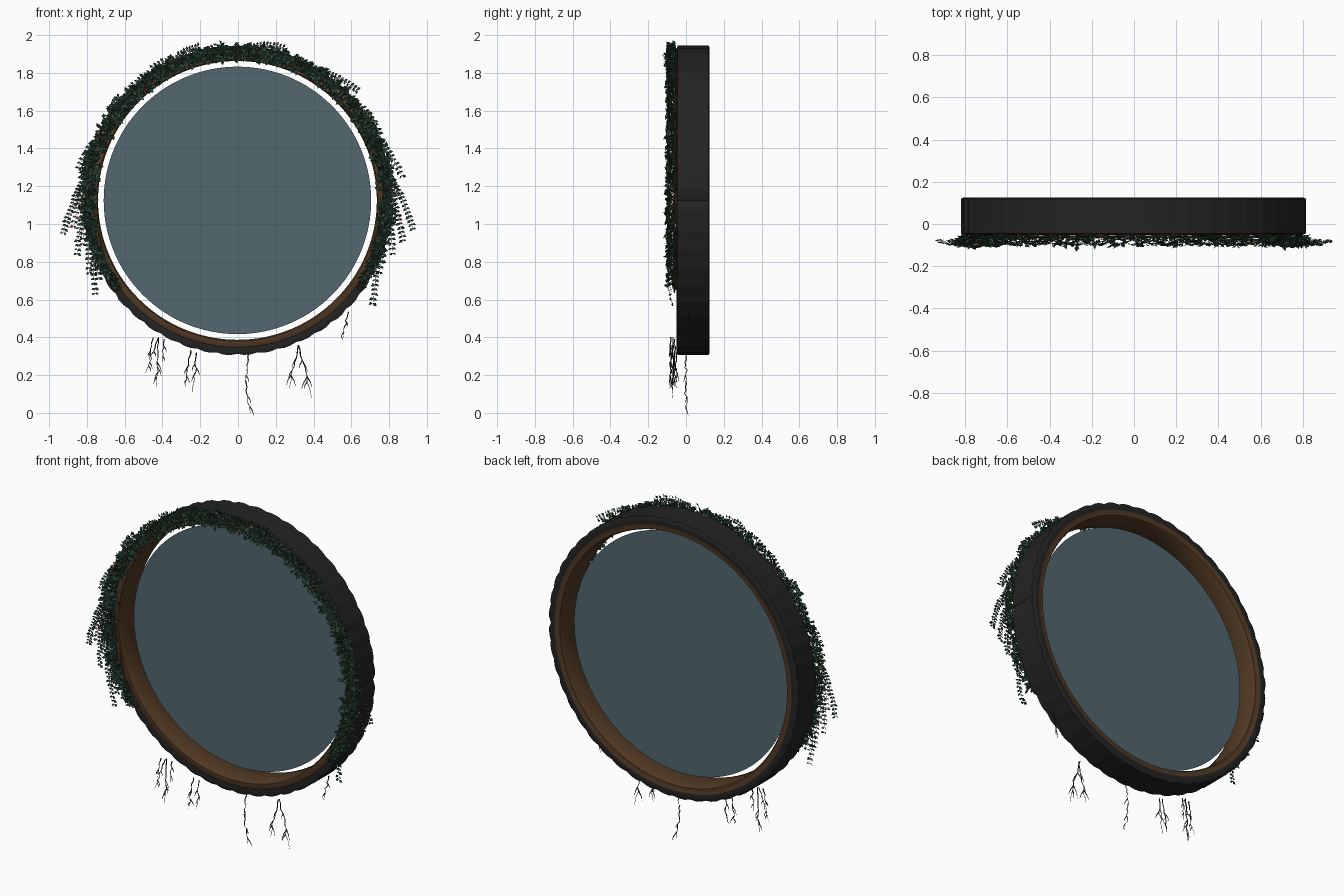
import bpy, bmesh, math, random
from mathutils import Vector

random.seed(7)
if "Cube" in bpy.data.objects:
    bpy.data.objects.remove(bpy.data.objects["Cube"])

CENTER = Vector((-0.003, 0, 1.125))


def material(name, color):
    m = bpy.data.materials.new(name)
    m.use_nodes = True
    m.diffuse_color = (*color, 1)
    b = m.node_tree.nodes["Principled BSDF"]
    b.inputs["Base Color"].default_value = (*color, 1)
    b.inputs["Roughness"].default_value = 0.8
    return m


BLACK = material("charred bark", (0.017, 0.017, 0.017))
BROWN = material("warm wood", (0.085, 0.042, 0.018))
GLASS = material("slate blue", (0.085, 0.137, 0.16))
GREEN = material("leaf green", (0.035, 0.095, 0.062))
DEEP = material("deep leaf green", (0.015, 0.042, 0.026))
PINK = material("blossom pink", (0.42, 0.2, 0.2))
STEM = material("vine brown", (0.09, 0.042, 0.02))
ROOT = material("root brown", (0.04, 0.028, 0.018))


def polar(r, a, y=0.0):
    return CENTER + Vector((r * math.cos(a), y, r * math.sin(a)))


def finish(name, bm, mats):
    mesh = bpy.data.meshes.new(name)
    bm.to_mesh(mesh)
    bm.free()
    for m in mats:
        mesh.materials.append(m)
    ob = bpy.data.objects.new(name, mesh)
    bpy.context.collection.objects.link(ob)
    return ob


def tubes(name, paths, radius, mat, taper=True):
    cu = bpy.data.curves.new(name, "CURVE")
    cu.dimensions = "3D"
    cu.bevel_depth = radius
    cu.bevel_resolution = 0
    for path in paths:
        sp = cu.splines.new("POLY")
        sp.points.add(len(path) - 1)
        for i, p in enumerate(path):
            sp.points[i].co = (*p, 1)
            sp.points[i].radius = 1 - 0.75 * i / (len(path) - 1) if taper else 1
    cu.materials.append(mat)
    ob = bpy.data.objects.new(name, cu)
    bpy.context.collection.objects.link(ob)


# Round frame: lathed profile, wood inside and ribbed bark outside
profile = [(0.738, -0.038), (0.745, -0.05), (0.772, -0.05), (0.778, -0.046),
           (0.805, -0.05), (0.82, -0.044), (0.82, 0.04), (0.82, 0.119), (0.81, 0.125),
           (0.776, 0.125), (0.77, 0.122), (0.745, 0.122), (0.738, 0.11)]
N = 144
bm = bmesh.new()
rings = []
for s in range(N):
    a = 2 * math.pi * s / N
    ridge = 0.007 * (s % 3 == 0) + random.uniform(0, 0.002)
    if s == 0:
        ridge = 0.015
    rings.append([bm.verts.new(polar(r - (ridge if r > 0.8 else 0), a, y)) for r, y in profile])
M = len(profile)
for s in range(N):
    p, q = rings[s], rings[(s + 1) % N]
    for j in range(M):
        k = (j + 1) % M
        f = bm.faces.new((p[j], p[k], q[k], q[j]))
        f.material_index = 1 if 3 <= j <= 8 else 0
bmesh.ops.recalc_face_normals(bm, faces=bm.faces)
frame = finish("round_frame", bm, [BROWN, BLACK])
bpy.context.view_layer.objects.active = frame
frame.select_set(True)
bpy.ops.object.shade_smooth_by_angle(angle=math.radians(35))

# Flat disc floating inside the frame
bm = bmesh.new()
bm.faces.new([bm.verts.new(polar(0.708, -2 * math.pi * i / 128, 0.04)) for i in range(128)])
bmesh.ops.recalc_face_normals(bm, faces=bm.faces)
finish("centre_disc", bm, [GLASS])


# Leaves: folded diamonds gathered in one mesh
leaves = bmesh.new()


def leaf(base, direction, size, mat):
    d = direction.normalized()
    n = Vector((random.uniform(-0.7, 0.7), -1, random.uniform(-0.5, 0.9)))
    side = d.cross(n).normalized()
    n = side.cross(d)
    mid = base + d * size * 0.45
    lift = n * size * 0.15
    v = [leaves.verts.new(p) for p in
         (base, mid + side * size * 0.36 + lift, base + d * size, mid - side * size * 0.36 + lift)]
    for tri in ((0, 1, 2), (0, 2, 3)):
        f = leaves.faces.new([v[i] for i in tri])
        f.material_index = mat


# Dense ivy covering the upper front of the frame
START, END = math.radians(-34), math.radians(215)
for i in range(2100):
    t = random.random()
    a = START + (END - START) * t
    width = min(1, 0.25 + 5 * min(t, 1 - t))
    r = 0.785 + random.uniform(-0.032, 0.045) * width
    y = -0.055 - random.random() ** 1.4 * 0.045
    d = Vector((random.uniform(-1, 1), random.uniform(-0.5, 0.2), random.uniform(-1.2, 0.6)))
    leaf(polar(r, a, y), d, random.uniform(0.02, 0.036), 0 if random.random() < 0.6 else 1)

# Drooping sprays with paired leaves along a thin stem
spray_stems = []


def spray(deg, turn, length, out, pink):
    a = math.radians(deg)
    radial = polar(1, a) - CENTER
    tangent = Vector((-math.sin(a), 0, math.cos(a))) * turn
    start = polar(0.79, a, -0.07)
    steps = max(4, int(length / 0.017))
    path = []
    for k in range(steps + 1):
        t = k / steps
        p = start + (tangent + radial * out * (1 - 0.35 * t)) * length * t
        p += Vector((0, -0.025 * math.sin(t * 3), -0.05 * t * t))
        p.z = min(p.z, 1.98)
        path.append(p)
        if k:
            along = (p - path[k - 1]).normalized()
            for sgn in (-1, 1):
                d = along * 0.5 + Vector((along.z, 0, -along.x)) * sgn
                d.y = random.uniform(-0.4, 0.3)
                mat = 2 if random.random() < pink * t else random.choice((0, 0, 1))
                leaf(p, d, random.uniform(0.018, 0.027), mat)
    spray_stems.append(path)


for deg in range(-22, 204, 6):
    turn = -1 if deg < 90 else 1
    spray(deg + random.uniform(-3, 3), turn, random.uniform(0.1, 0.2),
          random.uniform(0.15, 0.5), 0.7 if deg in (50, 104, 146, 170) else 0.02)
for deg, turn, length, out in ((14, -1, 0.32, 0.42), (8, -1, 0.28, 0.3), (26, -1, 0.22, 0.5),
                               (166, 1, 0.34, 0.34), (178, 1, 0.26, 0.3), (150, -1, 0.2, 0.4),
                               (90, -1, 0.24, 0.45), (62, -1, 0.26, 0.4), (118, -1, 0.22, 0.5)):
    spray(deg, turn, length, out, 0.05)
leaves.normal_update()
finish("ivy_leaves", leaves, [GREEN, DEEP, PINK])
tubes("spray_stems", spray_stems, 0.0025, STEM)

# Main vines winding around the frame front
vines = []
for v in range(4):
    path = []
    for i in range(121):
        a = START - 0.04 + (END - START + 0.08) * i / 120
        path.append(polar(0.772 + 0.006 * v + 0.016 * math.sin(a * (7 + 2 * v) + v), a,
                          -0.056 - 0.008 * math.sin(a * 9 + 2 * v)))
    vines.append(path)
tubes("main_vines", vines, 0.0045, STEM, False)

# Hanging roots with small side twigs
roots = []


def root(x, z, y, x_end, z_end, twigs):
    p0, p1 = Vector((x, y, z)), Vector((x_end, y, z_end))
    path = []
    for k in range(11):
        t = k / 10
        p = p0.lerp(p1, t)
        wobble = 0.008 * math.sin(t * math.pi)
        path.append(p + Vector((random.uniform(-1, 1) * wobble, random.uniform(-1, 1) * wobble, 0)))
    roots.append(path)
    for _ in range(twigs):
        p = path[random.randint(3, 8)]
        sgn = random.choice((-1, 1))
        size = (z - z_end) * random.uniform(0.12, 0.28)
        step = Vector((sgn * 0.45, random.uniform(-0.3, 0.3), -1)) * size
        roots.append([p, p + step * 0.5 + Vector((sgn * 0.004, 0, 0)), p + step])


for args in ((-0.42, 0.40, -0.08, -0.49, 0.21, 4), (-0.42, 0.40, -0.07, -0.43, 0.14, 4),
             (-0.39, 0.39, -0.06, -0.40, 0.26, 2), (-0.45, 0.40, -0.08, -0.47, 0.28, 2),
             (-0.25, 0.33, -0.06, -0.28, 0.14, 4), (-0.22, 0.32, -0.05, -0.24, 0.11, 3),
             (0.055, 0.31, 0.0, 0.04, 0.17, 1), (0.04, 0.17, 0.0, 0.065, 0.0, 2),
             (0.32, 0.36, -0.08, 0.27, 0.13, 4), (0.32, 0.36, -0.07, 0.39, 0.08, 5),
             (0.585, 0.535, 0.015, 0.55, 0.38, 3)):
    root(*args)
tubes("hanging_roots", roots, 0.0035, ROOT)
